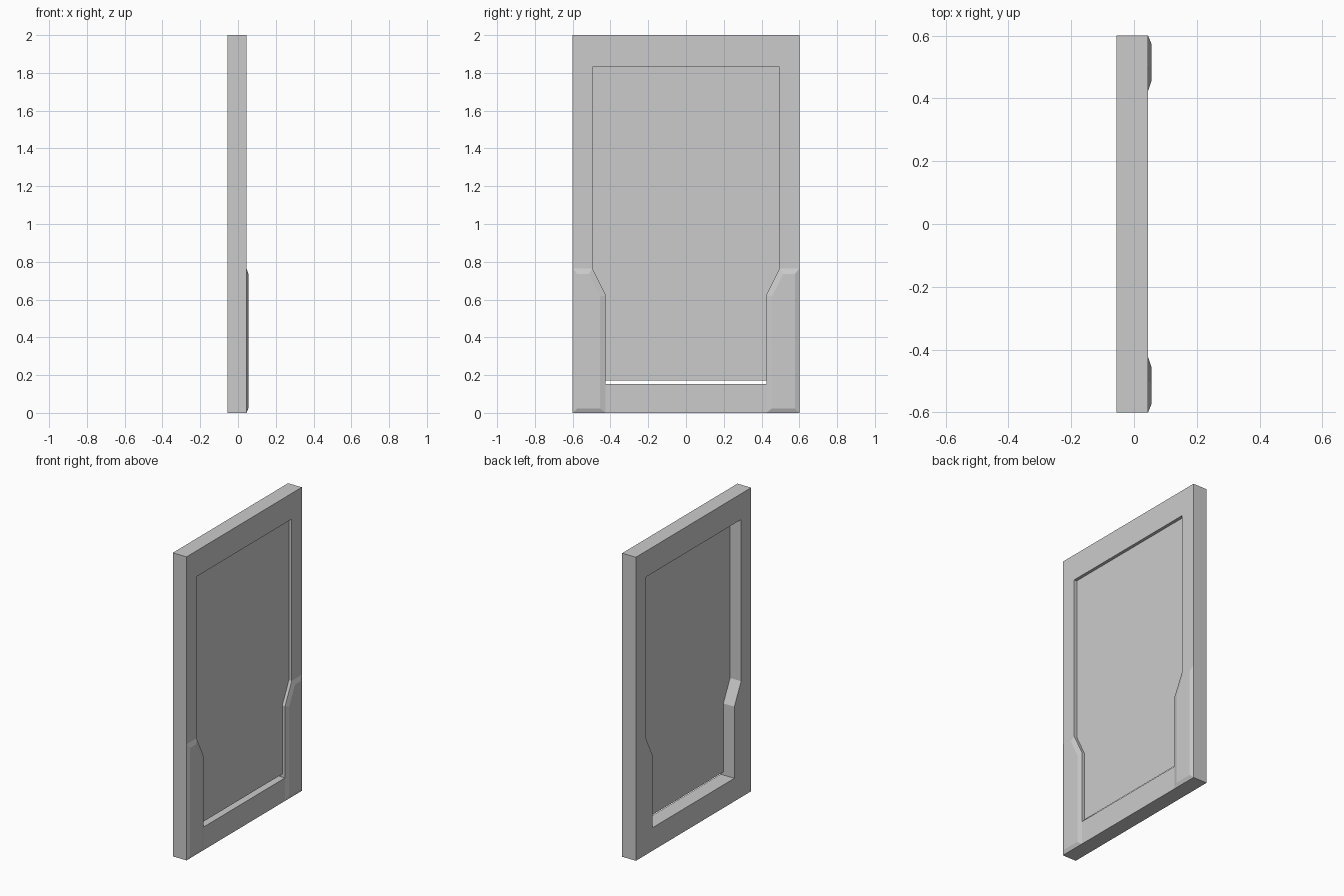
import bpy, bmesh

if "Cube" in bpy.data.objects:
    bpy.data.objects.remove(bpy.data.objects["Cube"])

BACK, FRONT, PAD, PANEL = -0.055, 0.045, 0.055, 0.025

# Right-hand half outlines as (y, z), bottom to top
OPENING = [(0.425, 0.152), (0.425, 0.624), (0.495, 0.765), (0.495, 1.83)]
OUTER = [(0.6, 0.0), (0.6, 0.624), (0.6, 0.765), (0.6, 2.0)]


def closed(half):
    """Mirror a half outline into a full loop."""
    return half + [(-y, z) for y, z in reversed(half)]


def finish(name, bm):
    bmesh.ops.recalc_face_normals(bm, faces=bm.faces)
    mesh = bpy.data.meshes.new(name)
    bm.to_mesh(mesh)
    bm.free()
    obj = bpy.data.objects.new(name, mesh)
    bpy.context.collection.objects.link(obj)
    return obj


def ring(bm, outline, x):
    return [bm.verts.new((x, y, z)) for y, z in outline]


def bridge(bm, a, b):
    n = len(a)
    for i in range(n):
        j = (i + 1) % n
        bm.faces.new((a[i], a[j], b[j], b[i]))


# Door frame: four loops joined into a solid ring
bm = bmesh.new()
loops = [ring(bm, closed(OUTER), BACK), ring(bm, closed(OUTER), FRONT),
         ring(bm, closed(OPENING), FRONT), ring(bm, closed(OPENING), BACK)]
for i in range(4):
    bridge(bm, loops[i], loops[(i + 1) % 4])
finish("door_frame", bm)

# Thin inset panel, leaving a slot above the bottom rail
bm = bmesh.new()
panel = closed([(0.425, 0.172)] + OPENING[1:])
face = bm.faces.new(ring(bm, panel, PANEL))
if face.normal.x < 0:
    face.normal_flip()
finish("inset_panel", bm)

# Raised pads with sloped borders on the lower corners
BASE = [(0.6, 0.0), (0.6, 0.765), (0.495, 0.765), (0.425, 0.624), (0.425, 0.0)]
TOP = [(0.576, 0.024), (0.576, 0.735), (0.514, 0.735), (0.455, 0.615), (0.455, 0.024)]
for side, label in ((-1, "left"), (1, "right")):
    bm = bmesh.new()
    base = ring(bm, [(side * y, z) for y, z in BASE], FRONT)
    top = ring(bm, [(side * y, z) for y, z in TOP], PAD)
    bridge(bm, base, top)
    cap = bm.faces.new(top)
    obj = finish("corner_pad_" + label, bm)
    # Keep the open-backed pad facing outward
    if sum(p.normal.x for p in obj.data.polygons) < 0:
        obj.data.flip_normals()
